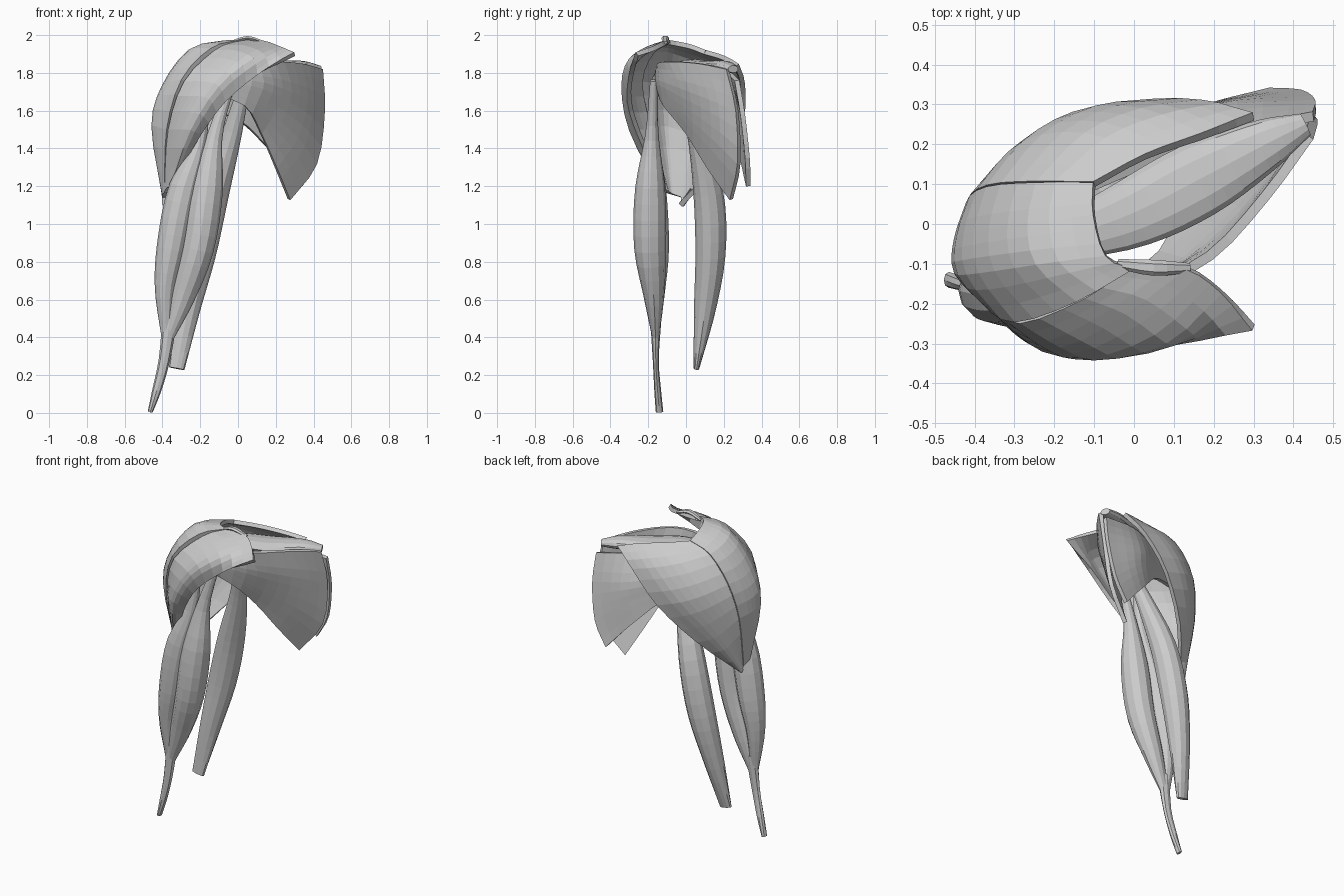
import bpy, math
from mathutils import Vector


def spline(pts, n):
    """Catmull-Rom resample of equal-length tuples to n+1 points."""
    p = [Vector(q) for q in pts]
    p = [p[0] * 2 - p[1]] + p + [p[-1] * 2 - p[-2]]
    out = []
    for k in range(n + 1):
        u = k / n * (len(p) - 3)
        i = min(int(u), len(p) - 4)
        t = u - i
        a, b, c, d = p[i:i + 4]
        out.append((b * 2 + (c - a) * t + (a * 2 - b * 5 + c * 4 - d) * t * t
                    + (b * 3 - a - c * 3 + d) * t ** 3) / 2)
    return out


def make(name, verts, faces):
    me = bpy.data.meshes.new(name)
    me.from_pydata([tuple(v) for v in verts], [], faces)
    ob = bpy.data.objects.new(name, me)
    bpy.context.collection.objects.link(ob)
    return ob


def sheet(name, fibres, thick=0.025, n=12, m=9):
    """Curved muscle sheet lofted across fibre curves."""
    rows = [spline(f, n) for f in fibres]
    cols = [spline([r[k] for r in rows], m) for k in range(n + 1)]
    verts = [v for c in cols for v in c]
    w = m + 1
    faces = [(i * w + j, i * w + j + 1, (i + 1) * w + j + 1, (i + 1) * w + j)
             for i in range(n) for j in range(m)]
    ob = make(name, verts, faces)
    mod = ob.modifiers.new("thickness", 'SOLIDIFY')
    mod.thickness, mod.offset = thick, 0
    return ob


def bundle(name, stations, n=18, sides=12, flat=False):
    """Spindle of elliptical sections; station = (x, y, z, r_a, r_b)."""
    st = spline([s[:3] for s in stations], n)
    ra = spline([(s[3], s[4], 0) for s in stations], n)
    verts, faces = [], []
    for k, (c, r) in enumerate(zip(st, ra)):
        t = (st[min(k + 1, n)] - st[max(k - 1, 0)]).normalized()
        b = t.cross(Vector((0, 0, 1)) if flat else Vector((0, 1, 0))).normalized()
        d = b.cross(t)
        for j in range(sides):
            a = 2 * math.pi * j / sides
            verts.append(c + b * max(r.x, .003) * math.cos(a) + d * max(r.y, .003) * math.sin(a))
    for k in range(n):
        for j in range(sides):
            q = (j + 1) % sides
            faces.append((k * sides + j, k * sides + q, (k + 1) * sides + q, (k + 1) * sides + j))
    faces += [tuple(range(sides))[::-1], tuple(range(n * sides, (n + 1) * sides))]
    return make(name, verts, faces)


# Shoulder cap: front, middle and rear sheets
sheet("front_shoulder_muscle", [
    [(.30, -.26, 1.90), (.10, -.29, 1.79), (-.07, -.30, 1.65), (-.20, -.25, 1.48), (-.33, -.15, 1.26)],
    [(.22, -.17, 1.93), (.08, -.29, 1.87), (-.10, -.33, 1.73), (-.25, -.29, 1.50), (-.36, -.14, 1.20)],
    [(.13, -.11, 1.96), (-.02, -.22, 1.91), (-.18, -.30, 1.75), (-.31, -.25, 1.50), (-.37, -.12, 1.19)],
    [(.00, -.10, 1.96), (-.12, -.18, 1.91), (-.28, -.24, 1.75), (-.36, -.19, 1.50), (-.38, -.10, 1.17)]])
sheet("middle_shoulder_muscle", [
    [(.00, -.11, 1.96), (-.14, -.19, 1.92), (-.29, -.24, 1.76), (-.37, -.19, 1.50), (-.38, -.10, 1.17)],
    [(-.07, -.08, 1.96), (-.24, -.10, 1.92), (-.38, -.12, 1.74), (-.44, -.12, 1.52), (-.39, -.08, 1.16)],
    [(-.10, .02, 1.94), (-.26, .00, 1.89), (-.39, -.02, 1.71), (-.44, -.04, 1.50), (-.39, -.05, 1.15)],
    [(-.10, .10, 1.91), (-.24, .10, 1.86), (-.36, .09, 1.70), (-.41, .05, 1.48), (-.39, -.02, 1.14)]])
sheet("rear_shoulder_muscle", [
    [(-.10, .10, 1.91), (-.24, .10, 1.86), (-.36, .09, 1.70), (-.41, .05, 1.48), (-.39, -.02, 1.14)],
    [(.03, .17, 1.89), (-.12, .22, 1.82), (-.27, .20, 1.65), (-.36, .10, 1.42), (-.39, -.02, 1.12)],
    [(.17, .22, 1.87), (.02, .28, 1.78), (-.15, .27, 1.60), (-.30, .14, 1.36), (-.39, -.02, 1.10)],
    [(.30, .27, 1.84), (.17, .30, 1.74), (.00, .29, 1.55), (-.20, .17, 1.32), (-.37, -.03, 1.10)]])

# Blade muscles fanning towards the spine, wrapping the joint at their narrow ends
sheet("front_blade_muscle", [
    [(-.20, -.15, 1.80), (.04, -.14, 1.85), (.19, -.08, 1.86), (.33, .07, 1.85), (.44, .22, 1.82)],
    [(-.20, -.17, 1.76), (.07, -.13, 1.76), (.23, -.02, 1.72), (.36, .13, 1.66), (.45, .27, 1.60)],
    [(-.19, -.16, 1.73), (.05, -.12, 1.69), (.18, .00, 1.58), (.31, .14, 1.46), (.41, .28, 1.32)],
    [(-.17, -.14, 1.70), (.03, -.11, 1.63), (.12, .01, 1.48), (.20, .12, 1.30), (.27, .24, 1.13)]])
sheet("rear_blade_muscle", [
    [(-.25, .03, 1.80), (.00, .14, 1.80), (.20, .22, 1.80), (.45, .27, 1.76)],
    [(-.25, .06, 1.72), (.00, .18, 1.69), (.20, .28, 1.64), (.455, .30, 1.58)],
    [(-.24, .07, 1.67), (.00, .19, 1.61), (.20, .29, 1.52), (.42, .325, 1.35)],
    [(-.22, .08, 1.62), (.00, .19, 1.55), (.16, .28, 1.40), (.34, .33, 1.20)]])
bundle("top_blade_muscle", [
    (-.25, -.06, 1.80, .04, .015), (-.02, .02, 1.84, .085, .03), (.16, .11, 1.83, .095, .035),
    (.33, .20, 1.83, .065, .035), (.43, .25, 1.82, .03, .02)], flat=True)
bundle("ragged_top_tendon", [
    (-.04, -.10, 1.96, .012, .008), (.05, -.11, 1.985, .02, .012), (.14, -.11, 1.96, .012, .008)],
    n=6, sides=6, flat=True)

# Front upper-arm muscle: two heads joining one tendon
bundle("outer_front_arm_head", [
    (-.16, -.17, 1.75, .02, .02), (-.20, -.18, 1.45, .035, .035), (-.29, -.18, 1.18, .08, .075),
    (-.35, -.17, .88, .08, .08), (-.385, -.165, .65, .055, .055), (-.38, -.16, .40, .025, .015)])
bundle("inner_front_arm_head", [
    (-.03, -.17, 1.76, .02, .02), (-.12, -.18, 1.48, .04, .035), (-.165, -.19, 1.18, .085, .08),
    (-.21, -.19, .88, .085, .085), (-.29, -.17, .62, .065, .055), (-.375, -.16, .38, .025, .015)])
bundle("front_arm_tendon", [
    (-.36, -.16, .50, .04, .03), (-.39, -.16, .28, .03, .016), (-.43, -.15, .12, .024, .018),
    (-.465, -.14, .005, .013, .02)], n=9, sides=8)

# Rear upper-arm muscle
bundle("rear_arm_muscle", [
    (.02, -.01, 1.68, .035, .025), (-.04, .06, 1.45, .055, .05), (-.13, .12, 1.15, .08, .08),
    (-.20, .13, .85, .085, .08), (-.265, .10, .55, .065, .058), (-.325, .055, .235, .042, .015)])
